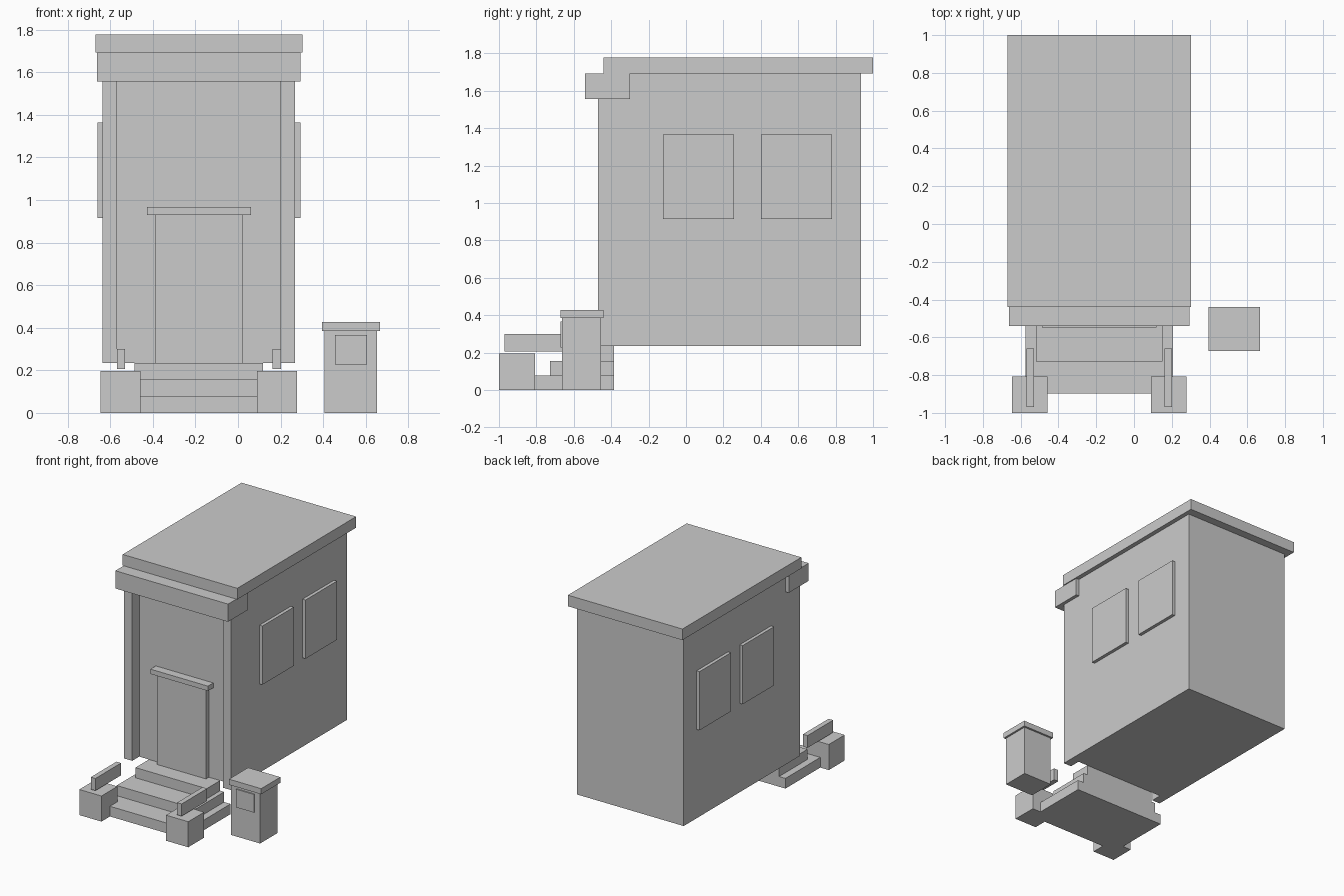
import bpy
import bmesh

old = bpy.data.objects.get("Cube")
if old:
    bpy.data.objects.remove(old, do_unlink=True)

# Single plain colour
grey = bpy.data.materials.new("plain grey")
grey.use_nodes = True
COLOUR = (0.6, 0.6, 0.6, 1)
grey.diffuse_color = COLOUR
grey.node_tree.nodes["Principled BSDF"].inputs["Base Color"].default_value = COLOUR

MID = -0.184  # centre line of the building


def finish(name, bm):
    mesh = bpy.data.meshes.new(name)
    bmesh.ops.recalc_face_normals(bm, faces=bm.faces)
    bm.to_mesh(mesh)
    bm.free()
    mesh.materials.append(grey)
    obj = bpy.data.objects.new(name, mesh)
    bpy.context.collection.objects.link(obj)
    return obj


def box(name, x, y, z):
    """Box from (low, high) pairs on each axis."""
    bm = bmesh.new()
    bmesh.ops.create_cube(bm, size=1)
    for v in bm.verts:
        v.co = [r[0] if c < 0 else r[1] for c, r in zip(v.co, (x, y, z))]
    return finish(name, bm)


def centred(name, half, y, z):
    return box(name, (MID - half, MID + half), y, z)


def pair(name, inner, outer, y, z):
    """Matching boxes on both sides of the building's centre line."""
    box("left_" + name, (MID + inner, MID + outer), y, z)
    box("right_" + name, (MID - outer, MID - inner), y, z)


def prism(name, outline, z):
    """Plan outline pulled straight up."""
    bm = bmesh.new()
    face = bm.faces.new([bm.verts.new((x, y, z[0])) for x, y in outline])
    top = bmesh.ops.extrude_face_region(bm, geom=[face])["geom"]
    for v in top:
        if isinstance(v, bmesh.types.BMVert):
            v.co.z = z[1]
    return finish(name, bm)


# Building shell with a recessed front between two corner piers
half_plan = [(0.384, -0.385), (0.384, -0.47), (0.452, -0.47), (0.452, 0.936)]
plan = [(MID + x, y) for x, y in half_plan]
plan += [(MID - x, y) for x, y in reversed(half_plan)]
prism("building_shell", plan, (0.234, 1.693))

# Roof and front fascia
centred("roof_slab", 0.486, (-0.44, 1.0), (1.693, 1.778))
centred("front_fascia", 0.478, (-0.54, -0.30), (1.557, 1.693))

# Door and its lintel
centred("door", 0.207, (-0.42, -0.385), (0.234, 0.93))
centred("door_lintel", 0.244, (-0.45, -0.385), (0.93, 0.967))

# Raised window panels on both sides
for name, start in (("front_window", -0.123), ("rear_window", 0.40)):
    pair(name, 0.452, 0.477, (start, start + 0.38), (0.915, 1.365))

# Steps, each narrower and shorter than the one below
STEP = 0.078
for i, (half, front) in enumerate([(0.39, -0.897), (0.336, -0.727), (0.302, -0.548)]):
    centred(f"step_{i + 1}", half, (front, -0.385), (i * STEP, (i + 1) * STEP))

# Pedestals and rails beside the steps
pair("pedestal", 0.274, 0.462, (-1.0, -0.807), (0, 0.196))
pair("step_rail", 0.346, 0.385, (-0.97, -0.66), (0.206, 0.30))

# Free-standing bin
box("bin_body", (0.406, 0.652), (-0.663, -0.455), (0, 0.385))
box("bin_lid", (0.394, 0.667), (-0.672, -0.44), (0.385, 0.428))
box("bin_front_panel", (0.455, 0.605), (-0.672, -0.663), (0.228, 0.367))
